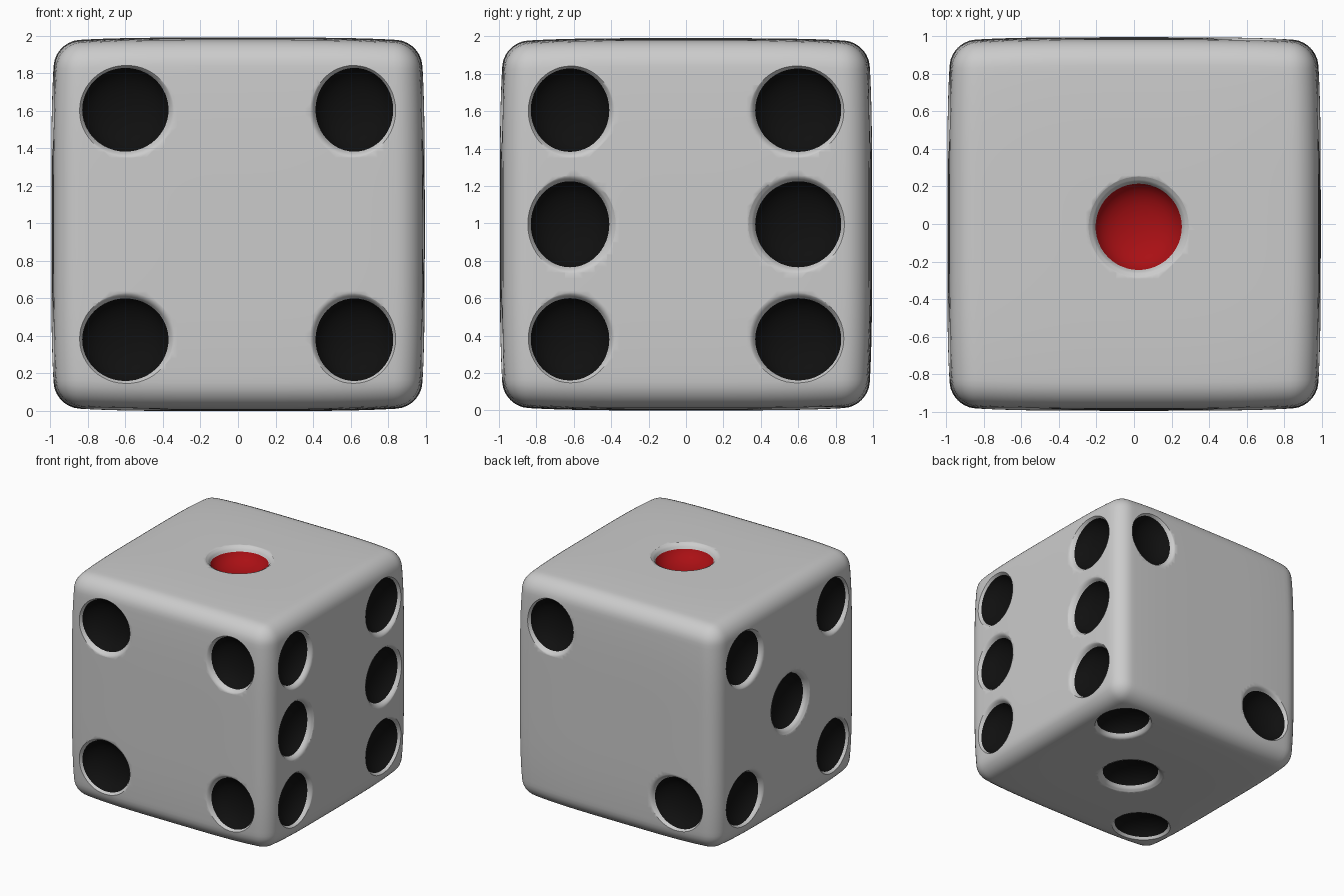
import bpy, bmesh, math
from mathutils import Vector

if "Cube" in bpy.data.objects:
    bpy.data.objects.remove(bpy.data.objects["Cube"])

H, R, BULGE = 0.995, 0.13, 0.022

# Pip centre and half size in each column, per axis (low, middle, high)
COLS = {
    0: {-1: (-0.60, 0.23), 0: (0.025, 0.23), 1: (0.62, 0.207)},
    1: {-1: (-0.62, 0.21), 0: (-0.015, 0.23), 1: (0.60, 0.23)},
    2: {-1: (-0.615, 0.22), 0: (0.0, 0.23), 1: (0.61, 0.223)},
}
# (axis, side): pip columns along the other two axes
CORNERS = [(-1, -1), (-1, 1), (1, -1), (1, 1)]
FACES = {
    (2, 1): [(0, 0)],
    (1, 1): [(1, 1), (-1, -1)],
    (2, -1): [(-1, -1), (0, 0), (1, 1)],
    (1, -1): CORNERS,
    (0, -1): CORNERS + [(0, 0)],
    (0, 1): CORNERS + [(-1, 0), (1, 0)],
}
PIPS = []
for (axis, side), cells in FACES.items():
    u, v = [i for i in range(3) if i != axis]
    for cu, cv in cells:
        PIPS.append((axis, side, u, v, COLS[u][cu], COLS[v][cv]))

# Dent profile: relative radius, height from the face (bowl, rolled rim, flare)
PROFILE = [(0.25, -0.137), (0.5, -0.125), (0.7, -0.107), (0.84, -0.085),
           (0.94, -0.062), (1.0, -0.04), (1.04, -0.022), (1.09, -0.009),
           (1.16, -0.001), (1.3, 0.03), (1.3, 0.1)]
SEG = 48


def to_object(name, bm):
    mesh = bpy.data.meshes.new(name)
    bmesh.ops.recalc_face_normals(bm, faces=bm.faces[:])
    bm.to_mesh(mesh)
    bm.free()
    obj = bpy.data.objects.new(name, mesh)
    bpy.context.collection.objects.link(obj)
    return obj


def add_dent(bm, pip):
    axis, side, u, v, (cu, ru), (cv, rv) = pip

    def vert(r, h, t):
        p = [0, 0, 0]
        p[axis] = side * (H + h)
        p[u] = cu + ru * r * math.cos(t)
        p[v] = cv + rv * r * math.sin(t)
        return bm.verts.new(p)

    pole = vert(0, -0.14, 0)
    rings = [[vert(r, h, math.tau * i / SEG) for i in range(SEG)] for r, h in PROFILE]
    for i in range(SEG):
        j = (i + 1) % SEG
        bm.faces.new((pole, rings[0][i], rings[0][j]))
        for a, b in zip(rings, rings[1:]):
            bm.faces.new((a[i], b[i], b[j], a[j]))
    bm.faces.new(rings[-1])


# Die body: gridded cube with rounded edges and slightly bulging faces
bm = bmesh.new()
bmesh.ops.create_cube(bm, size=2)
bmesh.ops.subdivide_edges(bm, edges=bm.edges[:], cuts=59, use_grid_fill=True)
for vtx in bm.verts:
    core = Vector([max(-1 + R, min(1 - R, c)) for c in vtx.co])
    x, y, z = core + (vtx.co - core).normalized() * R
    k = BULGE
    vtx.co = H * Vector((x * (1 - k * (y**4 + z**4)),
                         y * (1 - k * (x**4 + z**4)),
                         z * (1 - k * (x**4 + y**4))))
die = to_object("die", bm)

# Pip cutters
bm = bmesh.new()
for pip in PIPS:
    add_dent(bm, pip)
cutter = to_object("pip_cutter", bm)
cutter.hide_render = True

mod = die.modifiers.new("pips", 'BOOLEAN')
mod.operation = 'DIFFERENCE'
mod.solver = 'EXACT'
mod.object = cutter
bpy.context.view_layer.objects.active = die
die.select_set(True)
bpy.ops.object.modifier_apply(modifier=mod.name)
bpy.data.objects.remove(cutter)

# Colours: red single pip on top, black elsewhere
die.data.materials.clear()
die.data.materials.append(None)
for name, col in (("black", (0.005, 0.005, 0.005, 1)), ("red", (0.4, 0.005, 0.007, 1))):
    mat = bpy.data.materials.new(name)
    mat.diffuse_color = col
    mat.use_nodes = True
    mat.node_tree.nodes["Principled BSDF"].inputs["Base Color"].default_value = mat.diffuse_color
    die.data.materials.append(mat)
for poly in die.data.polygons:
    c = poly.center
    poly.material_index = 0
    for axis, side, u, v, (cu, ru), (cv, rv) in PIPS:
        inside = ((c[u] - cu) / ru) ** 2 + ((c[v] - cv) / rv) ** 2 < 1
        if inside and -0.15 < side * c[axis] - H < -0.04:
            poly.material_index = 2 if (axis, side) == (2, 1) else 1

# Stand on the ground, smooth shading
for vtx in die.data.vertices:
    vtx.co.z += H
bpy.ops.object.shade_smooth_by_angle(angle=math.radians(50))
